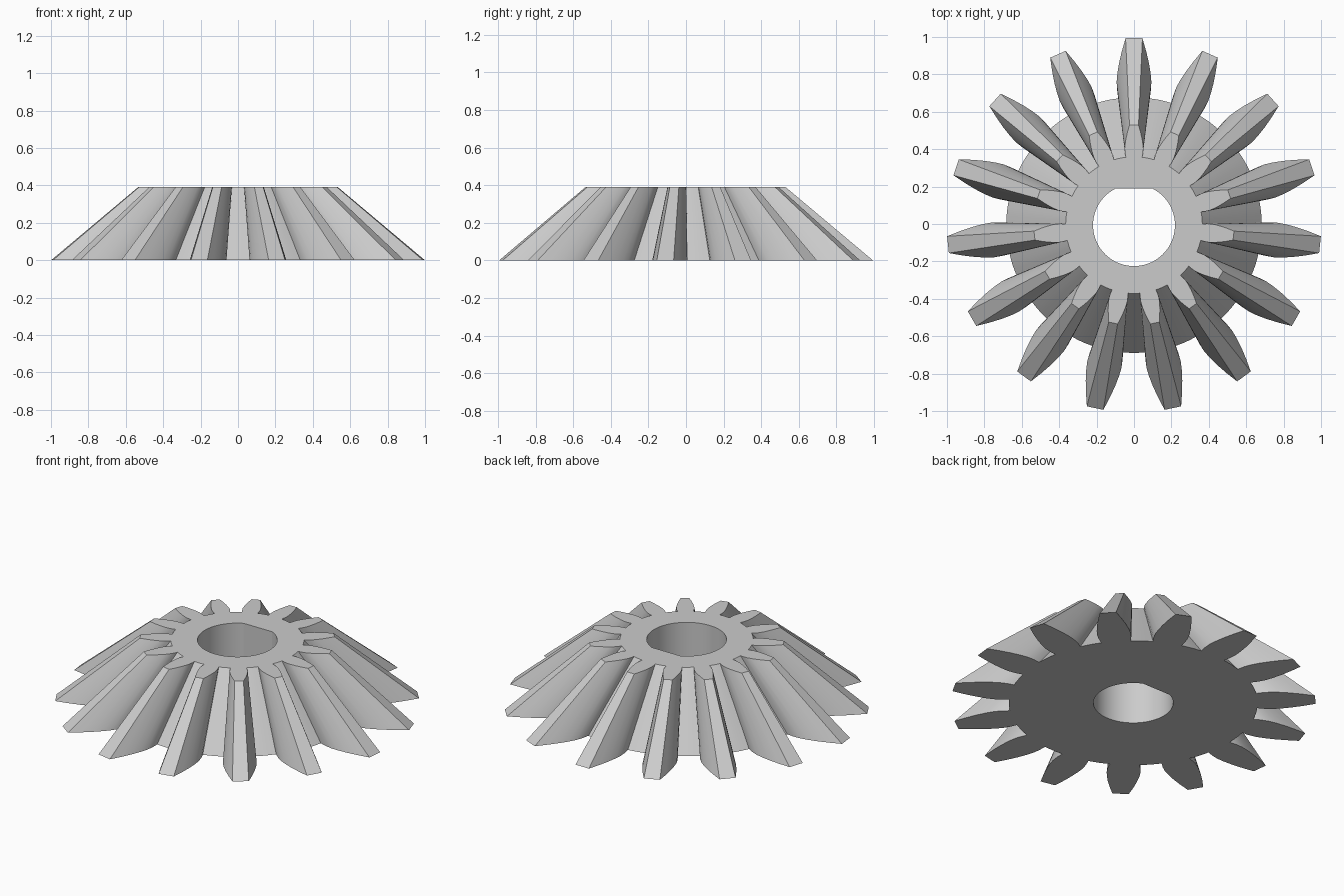
import bpy
import bmesh
import math
from mathutils import Vector, Matrix

cube = bpy.data.objects.get("Cube")
if cube:
    bpy.data.objects.remove(cube, do_unlink=True)

TEETH = 15
HEIGHT = 0.39
TAPER = 0.535          # size of the top outline relative to the bottom
ROOT = 0.683
AXIS_Y = -0.006        # an odd tooth count puts the axis slightly off centre
BORE, FLAT = 0.219, 0.197

# Half tooth: (half width, distance from axis), root to tip
flank = [(0.081, 0.678), (0.090, 0.72), (0.093, 0.765), (0.089, 0.81),
         (0.080, 0.865), (0.065, 0.93), (0.045, 1.0)]


def gear_outline():
    """Closed outline of all teeth, clockwise from the back tooth."""
    tooth = [Vector((-w, r)) for w, r in flank]
    tooth += [Vector((w, r)) for w, r in reversed(flank)]
    pitch = math.tau / TEETH
    points = []
    for i in range(TEETH):
        turn = Matrix.Rotation(-i * pitch, 2)
        points += [turn @ p for p in tooth]
        # rounded floor of the gap
        for k in (0.42, 0.5, 0.58):
            a = (i + k) * pitch
            points.append(Vector((ROOT * math.sin(a), ROOT * math.cos(a))))
    return points


def bore_outline(steps=64):
    """Round shaft hole with one flat towards the back."""
    start = math.acos(FLAT / BORE)
    sweep = math.tau - 2 * start
    angles = [start + sweep * i / steps for i in range(steps + 1)]
    return [Vector((BORE * math.sin(a), BORE * math.cos(a))) for a in angles]


def add_loop(bm, points, z, scale=1.0):
    verts = [bm.verts.new((p.x * scale, p.y * scale + AXIS_Y, z)) for p in points]
    edges = [bm.edges.new((v, verts[i - 1])) for i, v in enumerate(verts)]
    return verts, edges


def add_wall(bm, low, high):
    for i in range(len(low)):
        bm.faces.new((low[i - 1], low[i], high[i], high[i - 1]))


bm = bmesh.new()
teeth, bore = gear_outline(), bore_outline()
outer_low, outer_low_edges = add_loop(bm, teeth, 0)
outer_high, outer_high_edges = add_loop(bm, teeth, HEIGHT, TAPER)
bore_low, bore_low_edges = add_loop(bm, bore, 0)
bore_high, bore_high_edges = add_loop(bm, bore, HEIGHT)

# Tapered teeth, straight bore, flat end faces
add_wall(bm, outer_low, outer_high)
add_wall(bm, bore_low, bore_high)
for edges, normal in ((outer_low_edges + bore_low_edges, (0, 0, -1)),
                      (outer_high_edges + bore_high_edges, (0, 0, 1))):
    bmesh.ops.triangle_fill(bm, edges=edges, use_beauty=True, normal=normal)
bmesh.ops.recalc_face_normals(bm, faces=bm.faces[:])

mesh = bpy.data.meshes.new("bevel_gear")
bm.to_mesh(mesh)
bm.free()
gear = bpy.data.objects.new("bevel_gear", mesh)
bpy.context.collection.objects.link(gear)

# Plain grey metal
grey = bpy.data.materials.new("light_grey")
grey.use_nodes = True
colour = (0.6, 0.6, 0.6, 1.0)
grey.diffuse_color = colour
grey.node_tree.nodes["Principled BSDF"].inputs["Base Color"].default_value = colour
mesh.materials.append(grey)

bpy.ops.object.select_all(action='DESELECT')
gear.select_set(True)
bpy.context.view_layer.objects.active = gear
bpy.ops.object.shade_smooth_by_angle(angle=math.radians(25))
